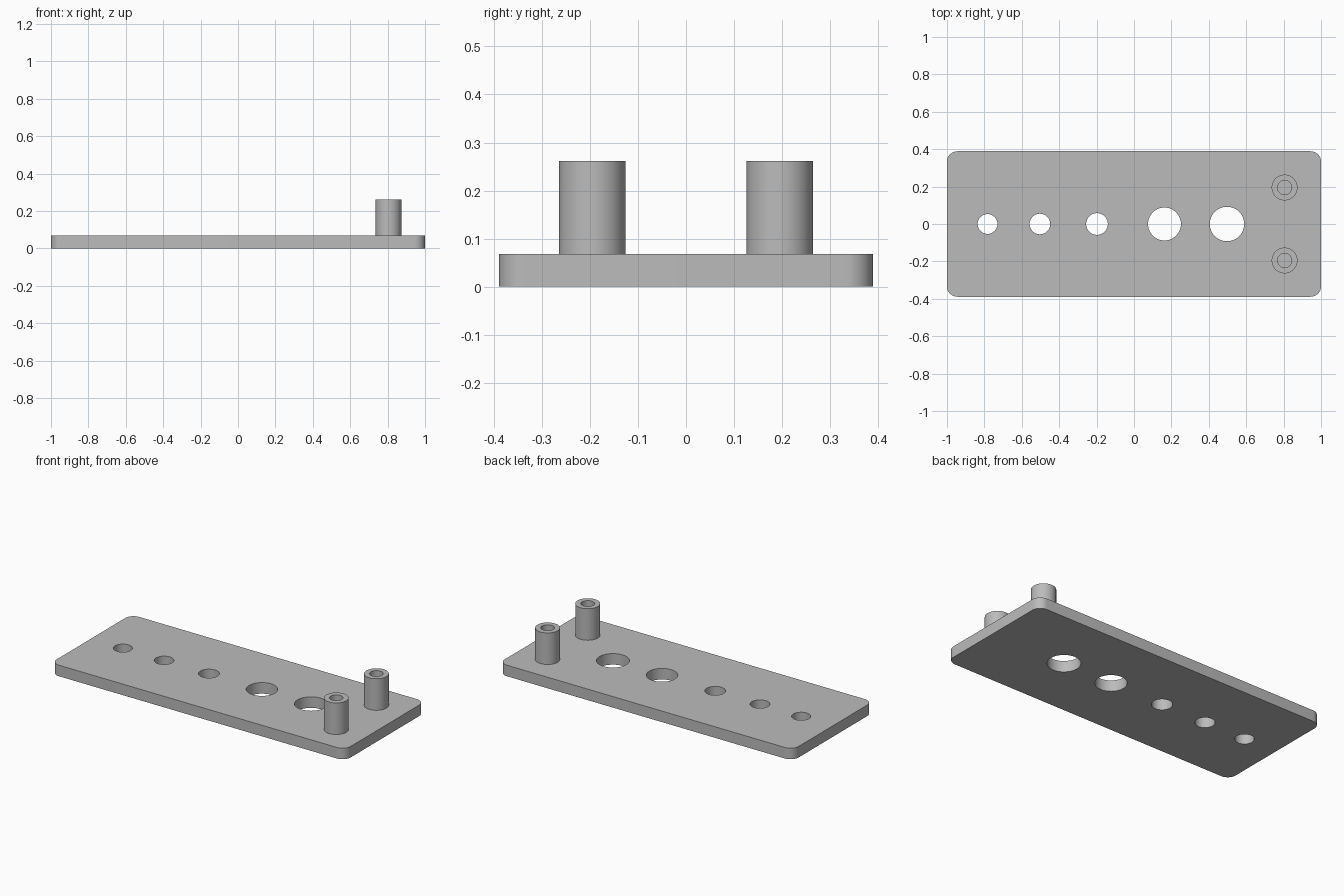
import bpy, bmesh
from math import sin, cos, pi, radians

if "Cube" in bpy.data.objects:
    bpy.data.objects.remove(bpy.data.objects["Cube"])

LENGTH, WIDTH, THICK, CORNER = 2.0, 0.778, 0.068, 0.056
POST_TOP, POST_R, BORE_R = 0.262, 0.069, 0.038
HOLES = [(-0.783, 0.053), (-0.503, 0.055), (-0.198, 0.058), (0.163, 0.088), (0.497, 0.092)]

grey = bpy.data.materials.new("plain grey")
grey.use_nodes = True
colour = (0.5, 0.5, 0.5, 1)
grey.diffuse_color = colour
grey.node_tree.nodes["Principled BSDF"].inputs["Base Color"].default_value = colour


def arc(cx, cy, r, start, sweep, count):
    return [(cx + r * cos(start + sweep * i / count), cy + r * sin(start + sweep * i / count))
            for i in range(count)]


def rounded_rectangle():
    x, y = LENGTH / 2 - CORNER, WIDTH / 2 - CORNER
    points = []
    for k, (sx, sy) in enumerate([(1, 1), (-1, 1), (-1, -1), (1, -1)]):
        points += arc(sx * x, sy * y, CORNER, k * pi / 2, pi / 2 * 13 / 12, 13)
    return points


def extruded(name, loops, z0, z1):
    """Fill the first loop, leaving the others open, and extrude it upward."""
    bm = bmesh.new()
    for loop in loops:
        verts = [bm.verts.new((x, y, z0)) for x, y in loop]
        for a, b in zip(verts, verts[1:] + verts[:1]):
            bm.edges.new((a, b))
    bmesh.ops.triangle_fill(bm, edges=bm.edges[:], use_beauty=True)
    result = bmesh.ops.extrude_face_region(bm, geom=bm.faces[:], use_keep_orig=True)
    top = [g for g in result["geom"] if isinstance(g, bmesh.types.BMVert)]
    bmesh.ops.translate(bm, verts=top, vec=(0, 0, z1 - z0))
    bmesh.ops.recalc_face_normals(bm, faces=bm.faces[:])
    return finish(name, bm)


def finish(name, bm):
    mesh = bpy.data.meshes.new(name)
    bm.to_mesh(mesh)
    bm.free()
    mesh.materials.append(grey)
    obj = bpy.data.objects.new(name, mesh)
    bpy.context.collection.objects.link(obj)
    bpy.ops.object.select_all(action='DESELECT')
    obj.select_set(True)
    bpy.context.view_layer.objects.active = obj
    bpy.ops.object.shade_smooth_by_angle(angle=radians(30))
    return obj


# Base plate with rounded corners and a row of through holes
holes = [arc(x, 0, r, 0, 2 * pi, 64) for x, r in HOLES]
extruded("base_plate", [rounded_rectangle()] + holes, 0, THICK)

# Pair of hollow posts standing on the plate
for name, y in (("left_back_post", 0.195), ("left_front_post", -0.195)):
    rings = [arc(0.805, y, r, 0, 2 * pi, 64) for r in (POST_R, BORE_R)]
    extruded(name, rings, THICK, POST_TOP)
